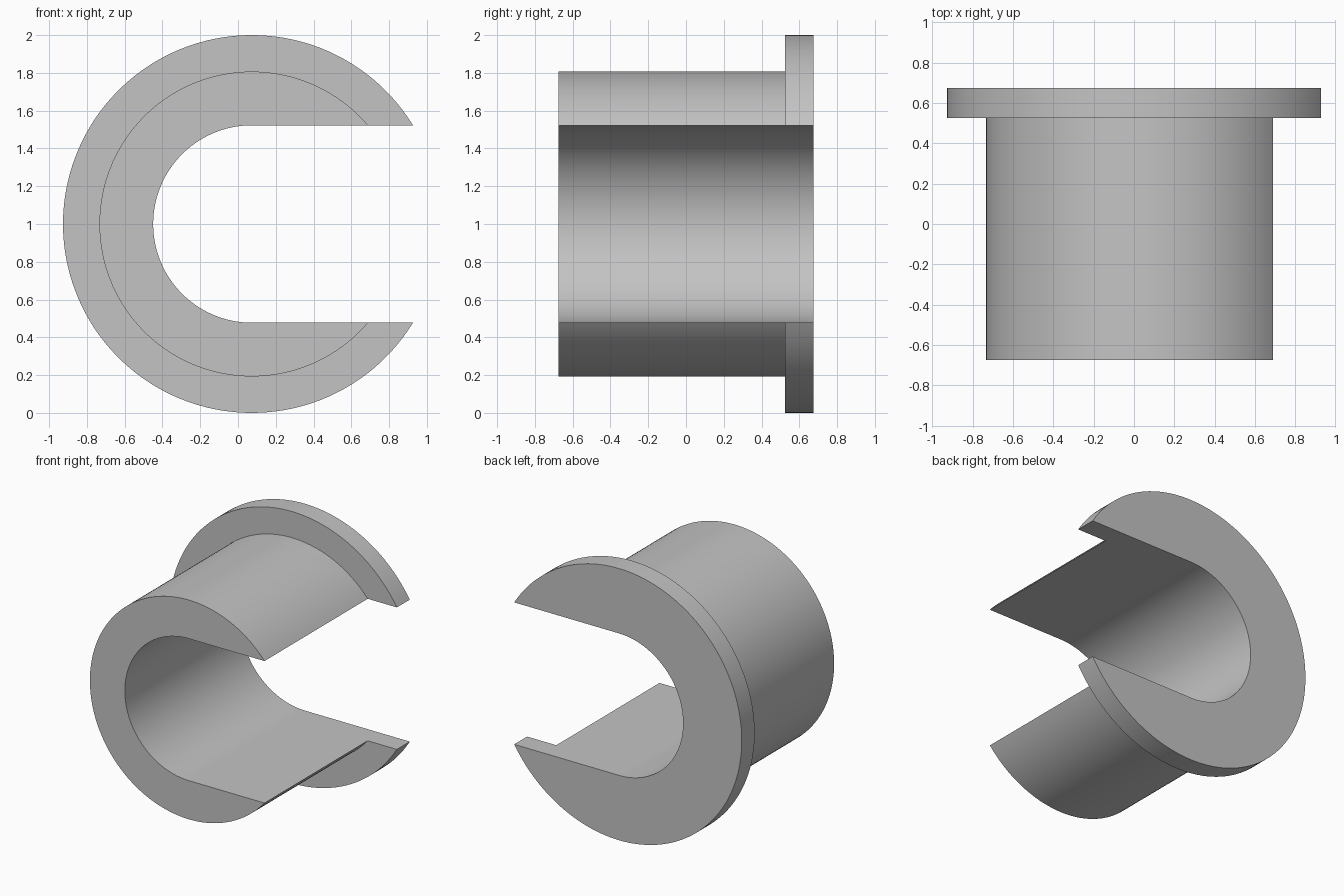
import bpy
import bmesh
from math import asin, pi, sin, cos

cube = bpy.data.objects.get("Cube")
if cube:
    bpy.data.objects.remove(cube, do_unlink=True)

# Main dimensions
CENTRE_X, CENTRE_Z = 0.0735, 1.0
SLOT, BARREL, FLANGE = 0.5225, 0.807, 1.0
FRONT, STEP, BACK = -0.675, 0.525, 0.675
STEPS = 128

# Stepped cross-section as (radius, depth), swept around the slot
SECTION = [(SLOT, FRONT), (BARREL, FRONT), (BARREL, STEP),
           (FLANGE, STEP), (FLANGE, BACK), (SLOT, BACK)]


def place(radius, depth, t):
    """Point on an arc that starts and ends on the flat slot walls."""
    start = asin(SLOT / radius)
    angle = start + t * (2 * pi - 2 * start)
    return CENTRE_X + radius * cos(angle), depth, CENTRE_Z + radius * sin(angle)


bm = bmesh.new()
rings = [[bm.verts.new(place(r, y, i / STEPS)) for r, y in SECTION]
         for i in range(STEPS + 1)]
for a, b in zip(rings, rings[1:]):
    for j in range(len(SECTION)):
        k = (j + 1) % len(SECTION)
        bm.faces.new((a[j], a[k], b[k], b[j]))

# Flat slot walls close both ends of the sweep
bm.faces.new(rings[0])
bm.faces.new(rings[-1])
bmesh.ops.recalc_face_normals(bm, faces=bm.faces)

mesh = bpy.data.meshes.new("slotted_flanged_bushing")
bm.to_mesh(mesh)
bm.free()
bushing = bpy.data.objects.new("slotted_flanged_bushing", mesh)
bpy.context.collection.objects.link(bushing)

# Plain grey material
grey = bpy.data.materials.new("plain_grey")
grey.use_nodes = True
colour = (0.55, 0.55, 0.55, 1)
grey.diffuse_color = colour
grey.node_tree.nodes["Principled BSDF"].inputs["Base Color"].default_value = colour
mesh.materials.append(grey)

# Smooth round walls, crisp rims
bpy.ops.object.select_all(action='DESELECT')
bushing.select_set(True)
bpy.context.view_layer.objects.active = bushing
bpy.ops.object.shade_smooth_by_angle(angle=pi / 6)
